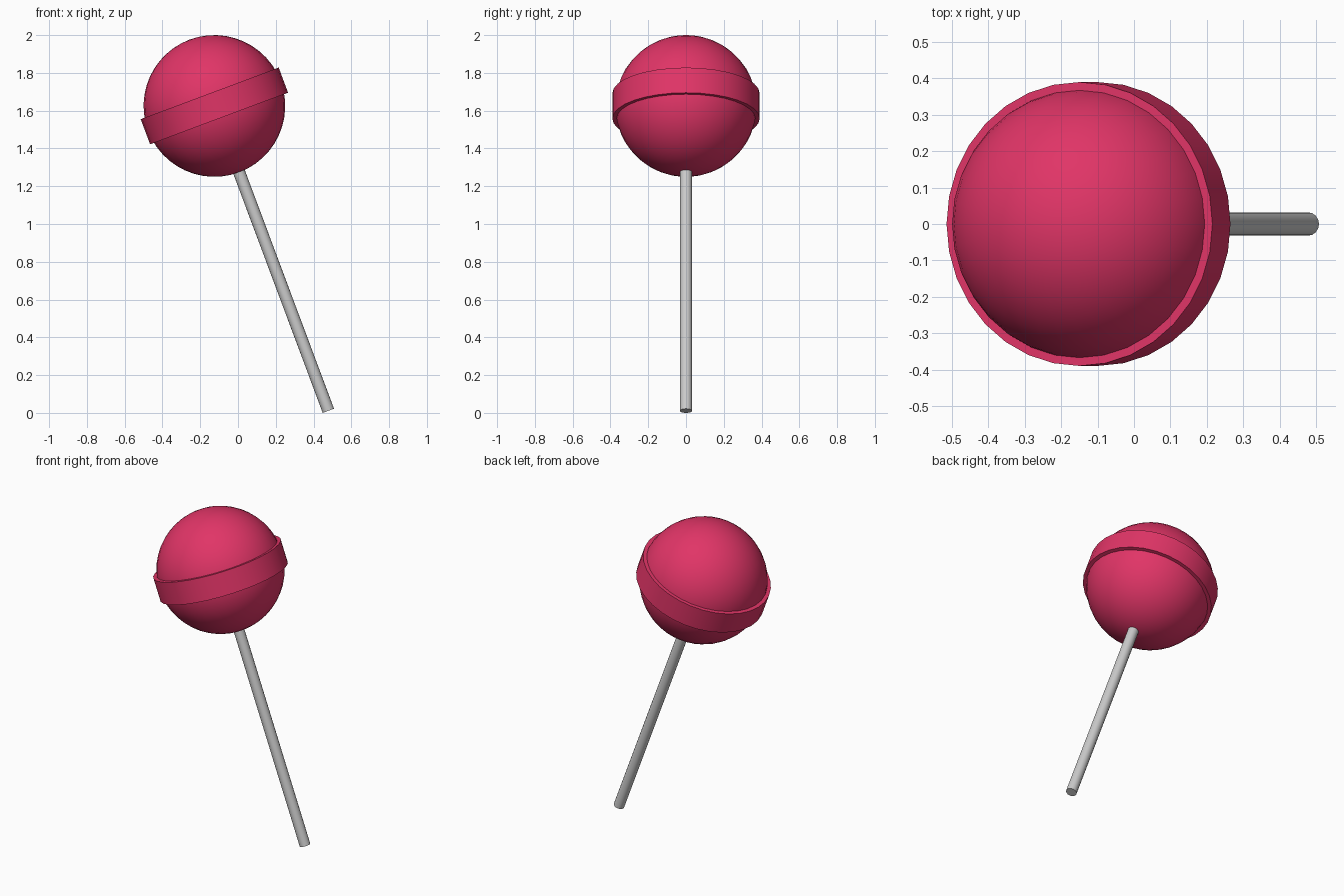
import bpy
from math import radians
from mathutils import Matrix, Vector

if "Cube" in bpy.data.objects:
    bpy.data.objects.remove(bpy.data.objects["Cube"])

# The whole lollipop leans along one tilted axis through the candy centre
CENTRE = Vector((-0.125, 0, 1.625))
TILT = Matrix.Rotation(radians(-20.5), 4, 'Y')

pink = bpy.data.materials.new("candy_pink")
pink.diffuse_color = (0.75, 0.035, 0.135, 1)
pink.use_nodes = True
pink.node_tree.nodes["Principled BSDF"].inputs["Base Color"].default_value = pink.diffuse_color


def place(name, offset, material=None):
    """Name the new primitive, lean it, and slide it along the tilted axis."""
    obj = bpy.context.object
    obj.name = name
    obj.matrix_world = Matrix.Translation(CENTRE) @ TILT @ Matrix.Translation((0, 0, offset))
    if material:
        obj.data.materials.append(material)
    bpy.ops.object.shade_smooth_by_angle(angle=radians(35))
    return obj


# Candy ball
bpy.ops.mesh.primitive_uv_sphere_add(segments=32, ring_count=24, radius=0.375)
place("candy_ball", 0, pink)

# Raised band around the middle of the ball
bpy.ops.mesh.primitive_cylinder_add(vertices=32, radius=0.39, depth=0.142)
place("candy_band", 0, pink)

# Stick, its top end sunk into the ball
top, bottom = -0.25, -1.723
bpy.ops.mesh.primitive_cylinder_add(vertices=16, radius=0.032, depth=top - bottom)
place("stick", (top + bottom) / 2)
